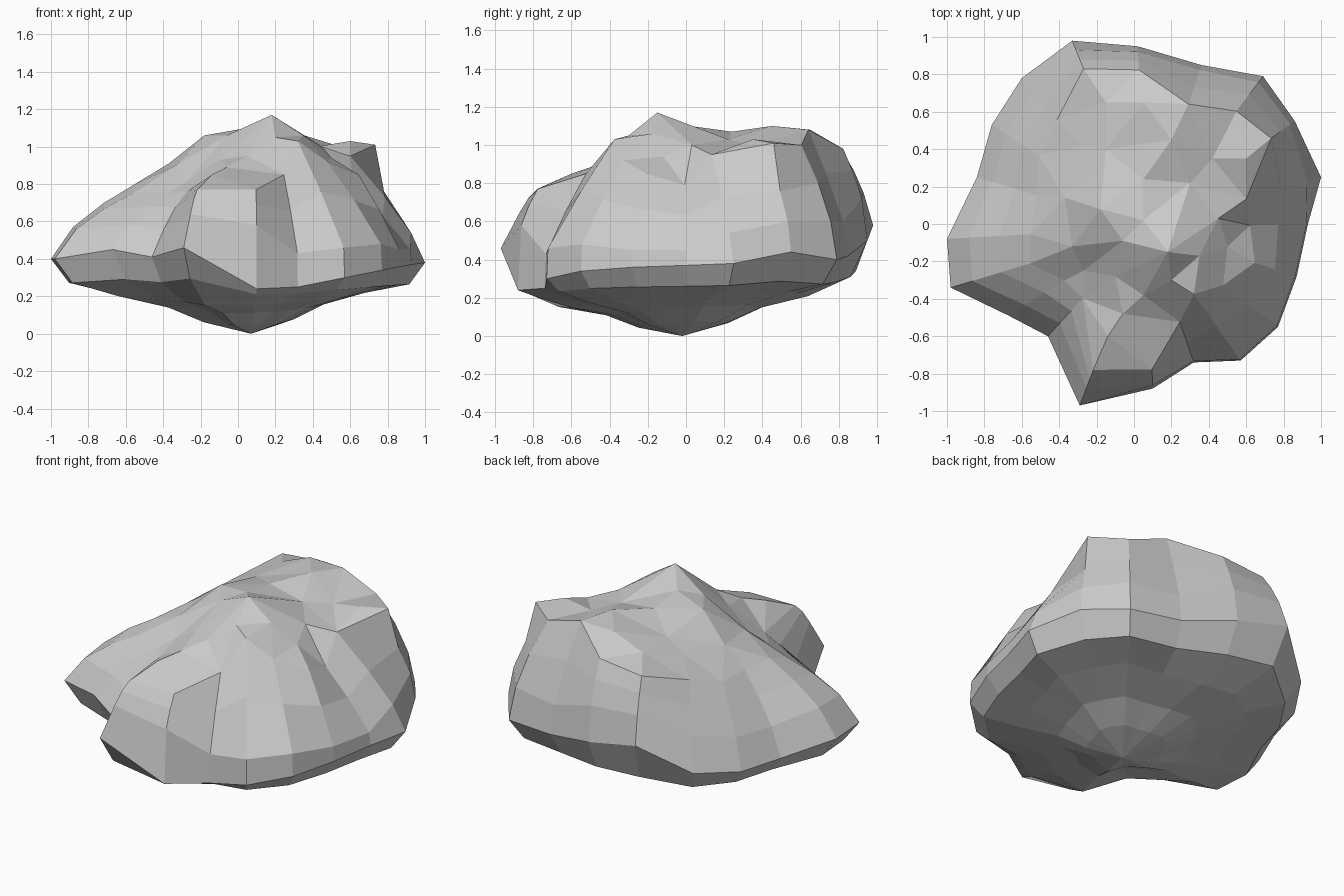
import bpy, bmesh
from mathutils import Vector
from mathutils.geometry import delaunay_2d_cdt

# Rock flanks, one row per direction: rim x, y, z | wall fraction, z | shoulder fraction, z
FLANKS = [
    (1.0, .25, .38, .92, .54, .57, .95), (.86, .55, .44, .97, .60, .84, 1.01),
    (.69, .79, .40, .96, .60, .77, 1.0), (.36, .85, .42, .97, .60, .76, 1.08),
    (.02, .95, .50, .97, .72, .87, .98), (-.33, .98, .58, .95, .75, .85, .95),
    (-.60, .78, .40, .91, .60, .72, .86), (-.76, .53, .36, .91, .54, .70, .80),
    (-.84, .25, .36, .91, .53, .65, .80), (-1.0, -.08, .40, .89, .57, .58, .80),
    (-.98, -.34, .40, .89, .56, .60, .75), (-.67, -.49, .45, .88, .58, .60, .75),
    (-.46, -.60, .41, .88, .56, .65, .76), (-.29, -.97, .46, .90, .64, .80, .77),
    (.10, -.88, .24, .98, .58, .88, .77), (.32, -.74, .25, .99, .43, .70, .85),
    (.57, -.73, .30, .99, .46, .50, 1.03), (.77, -.55, .34, .99, .48, .58, .92),
    (.87, -.28, .36, .99, .45, .72, .85), (.93, 0, .37, .99, .45, .64, .79)]
CORE = Vector((.07, -.02))
# Where the cliff on the right is cut in: direction -> fraction, z
CUTS = {0: (.77, .73), 1: (.90, .76), 2: (.88, .80)}

# High and low spots of the crown
SPOTS = [(.18, -.15, 1.17), (.35, -.17, 1.06), (.05, .02, 1.10), (.05, .24, 1.07),
         (.05, .65, 1.08), (.20, .45, 1.10), (.30, .22, 1.03), (.60, .35, 1.03),
         (.42, .35, 1.0), (.45, .03, 1.0), (.50, -.12, .94), (-.18, .08, 1.06),
         (-.15, .40, 1.0), (-.27, .42, .94), (-.37, .14, .91), (-.33, -.12, .90),
         (-.06, -.09, 1.06), (-.27, -.25, .82), (-.10, -.28, .93), (.05, -.38, .95),
         (-.06, -.48, .89), (.20, -.30, 1.05), (-.15, .65, 1.0), (-.14, -.60, .85)]


def toward_core(row, f, z):
    p = CORE.lerp(Vector(row[:2]), f)
    return Vector((p.x, p.y, z))


def low(row, f, z):
    # Underside is deeper at the front, shallower at the sides
    p = toward_core(row, f, z)
    p.z += .05 * p.y + .06 * abs(p.x)
    return p


def middle(i, row):
    # Halfway up the flank, bulging a little
    f, z = CUTS.get(i, ((row[3] + row[5]) / 2, (row[4] + row[6]) / 2 + .015))
    return toward_core(row, f, z)


# Rings from the underside up to the shoulder
rings = [
    [low(r, .24, .055) for r in FLANKS],
    [low(r, .42, .125) for r in FLANKS],
    [low(r, .68, .175) for r in FLANKS],
    [toward_core(r, .91, .12 + .38 * r[2]) for r in FLANKS],
    [Vector(r[:3]) for r in FLANKS],
    [toward_core(r, r[3], r[4]) for r in FLANKS],
    [middle(i, r) for i, r in enumerate(FLANKS)],
    [toward_core(r, r[5], r[6]) for r in FLANKS]]

bm = bmesh.new()
loops = [[bm.verts.new(p) for p in ring] for ring in rings]
base = bm.verts.new((.07, -.02, 0))
n = len(FLANKS)
for i in range(n):
    j = (i + 1) % n
    for lo, hi in zip(loops, loops[1:]):
        bm.faces.new((lo[i], lo[j], hi[j], hi[i]))
    bm.faces.new((base, loops[0][j], loops[0][i]))

# Crown: irregular facets spanning the shoulder loop and the spots
crown = loops[-1] + [bm.verts.new(s) for s in SPOTS]
flat = [v.co.xy for v in crown]
border = [(i, (i + 1) % n) for i in range(n)]
out = delaunay_2d_cdt(flat, border, [list(range(n))], 1, 1e-5)
for tri in out[2]:
    bm.faces.new([crown[out[3][k][0]] for k in tri])
bmesh.ops.recalc_face_normals(bm, faces=bm.faces)

mesh = bpy.data.meshes.new("rock")
bm.to_mesh(mesh)
bm.free()
bpy.context.collection.objects.link(bpy.data.objects.new("rock", mesh))
